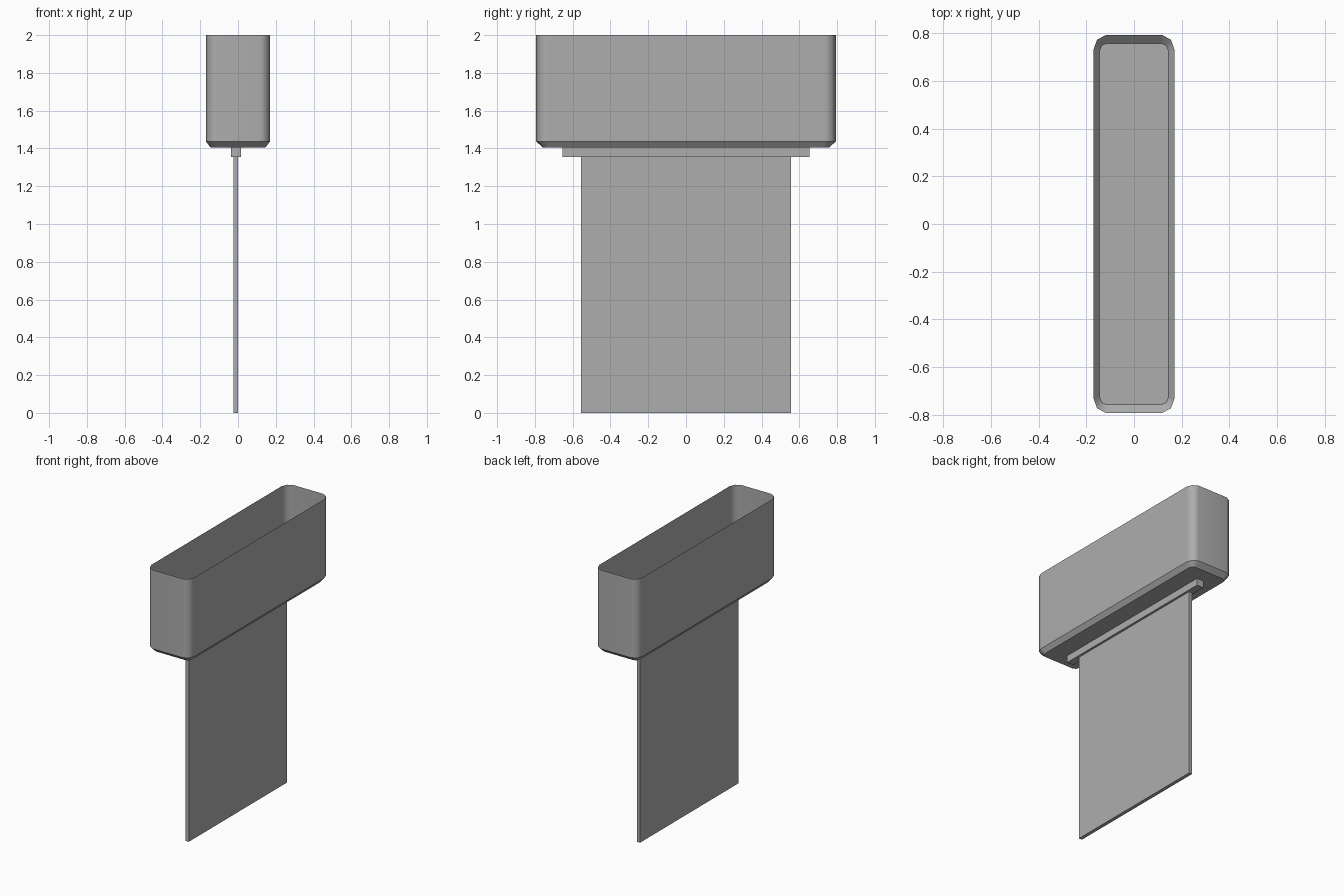
import bpy
import bmesh

cube = bpy.data.objects.get("Cube")
if cube:
    bpy.data.objects.remove(cube, do_unlink=True)

# Single mid grey
colour = (0.42, 0.42, 0.42, 1)
grey = bpy.data.materials.new("mid_grey")
grey.use_nodes = True
grey.diffuse_color = colour
grey.node_tree.nodes["Principled BSDF"].inputs["Base Color"].default_value = colour


def add_object(name, bm):
    bmesh.ops.recalc_face_normals(bm, faces=bm.faces)
    mesh = bpy.data.meshes.new(name)
    bm.to_mesh(mesh)
    bm.free()
    mesh.materials.append(grey)
    obj = bpy.data.objects.new(name, mesh)
    bpy.context.collection.objects.link(obj)
    return obj


def add_box(name, low, high):
    bm = bmesh.new()
    bmesh.ops.create_cube(bm, size=1)
    for v in bm.verts:
        v.co = [(a + b) / 2 + c * (b - a) for a, b, c in zip(low, high, v.co)]
    return add_object(name, bm)


def rounded_ring(bm, corner, z):
    """Mirror one corner into a full loop of vertices."""
    back = corner[::-1]
    points = list(corner)
    points += [(-x, y) for x, y in back]
    points += [(-x, -y) for x, y in corner]
    points += [(x, -y) for x, y in back]
    return [bm.verts.new((x, y, z)) for x, y in points]


# Thin-walled open tray with rounded corners and a chamfered base
wide = [(0.17, 0.732), (0.155, 0.773), (0.118, 0.793)]
narrow = [(0.145, 0.724), (0.136, 0.749), (0.115, 0.758)]
bm = bmesh.new()
rings = [rounded_ring(bm, narrow, 1.405),
         rounded_ring(bm, wide, 1.437),
         rounded_ring(bm, wide, 2.0)]
bm.faces.new(rings[0][::-1])
for lower, upper in zip(rings, rings[1:]):
    for i in range(len(lower)):
        j = (i + 1) % len(lower)
        bm.faces.new((lower[i], lower[j], upper[j], upper[i]))
for face in bm.faces:
    face.smooth = True
for edge in bm.edges:
    a, b = edge.verts
    edge.smooth = abs(a.co.z - b.co.z) > 0.001
tray = add_object("open_tray", bm)

# Keep the large walls flat and the corners soft
weighted = tray.modifiers.new("flat_walls", "WEIGHTED_NORMAL")
weighted.keep_sharp = True

# Mounting strip and hanging panel
add_box("mounting_strip", (-0.037, -0.655, 1.355), (0.016, 0.655, 1.405))
add_box("hanging_panel", (-0.025, -0.555, 0), (0, 0.555, 1.355))
